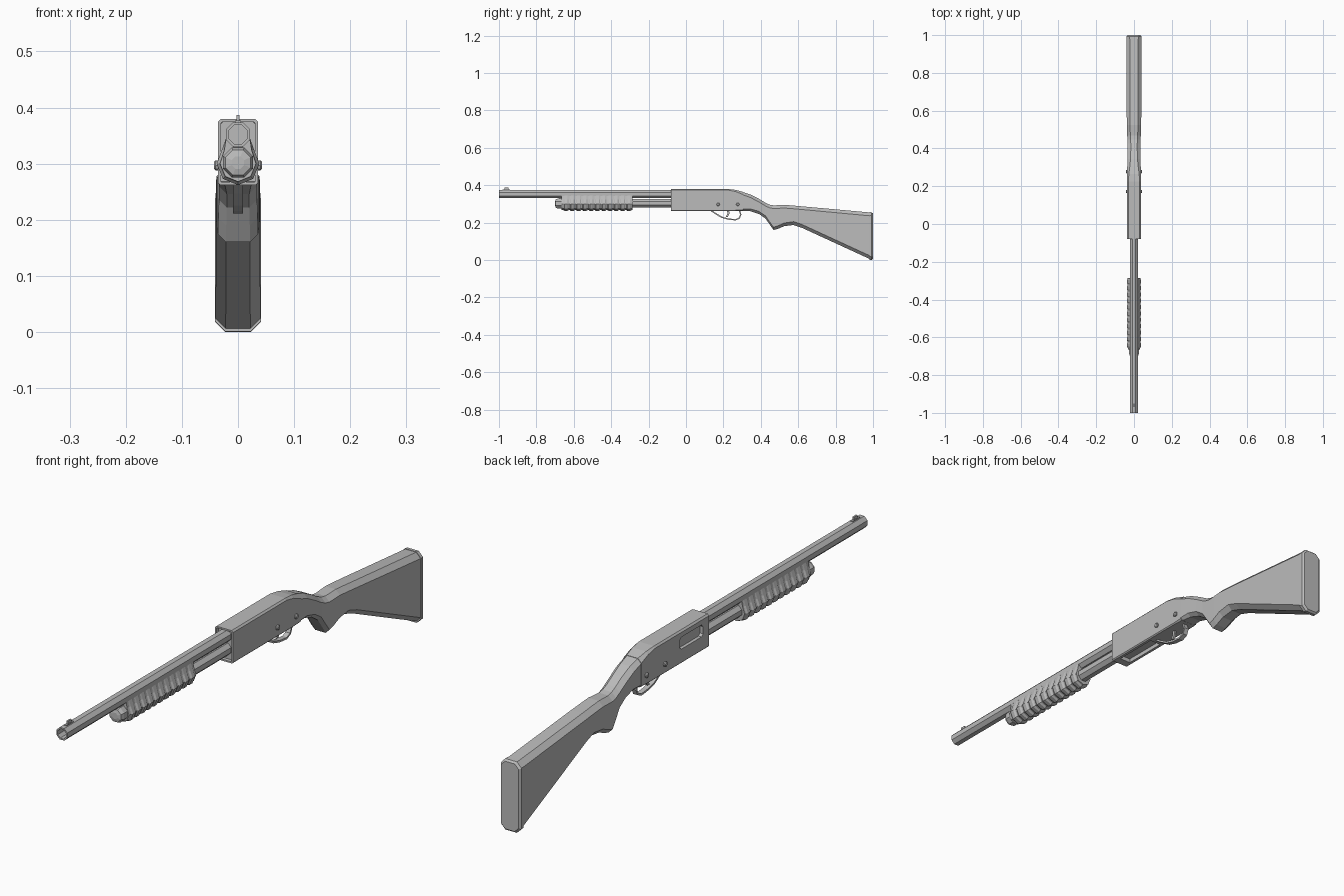
import bpy, bmesh, math
from mathutils import Vector

if "Cube" in bpy.data.objects:
    bpy.data.objects.remove(bpy.data.objects["Cube"])

grey = bpy.data.materials.new("plain_grey")
grey.diffuse_color = (0.5, 0.5, 0.5, 1)
grey.use_nodes = True
grey.node_tree.nodes["Principled BSDF"].inputs["Base Color"].default_value = grey.diffuse_color


def finish(name, bm):
    bmesh.ops.recalc_face_normals(bm, faces=bm.faces)
    me = bpy.data.meshes.new(name)
    bm.to_mesh(me)
    bm.free()
    me.materials.append(grey)
    ob = bpy.data.objects.new(name, me)
    bpy.context.collection.objects.link(ob)
    return ob


def loft(rings):
    """Closed solid through equal-sized rings of points."""
    bm = bmesh.new()
    vs = [[bm.verts.new(p) for p in r] for r in rings]
    n = len(vs[0])
    for a, b in zip(vs, vs[1:]):
        for i in range(n):
            bm.faces.new((a[i], a[(i + 1) % n], b[(i + 1) % n], b[i]))
    bm.faces.new(vs[0])
    bm.faces.new(vs[-1])
    bmesh.ops.recalc_face_normals(bm, faces=bm.faces)
    return bm


def octagon(y, r, zc, turn):
    return [(r * math.cos(turn + i * math.pi / 4), y,
             zc + r * math.sin(turn + i * math.pi / 4)) for i in range(8)]


def round_part(name, steps, zc, turn=math.pi / 8):
    return finish(name, loft([octagon(y, r, zc, turn) for y, r in steps]))


def chamfered(y, top, bot, w, ct, cb):
    """Rectangular section with cut corners, top cut ct and bottom cut cb."""
    half = [(w - cb, bot), (w, bot + cb), (w, top - ct), (w - ct, top)]
    return [(x, y, z) for x, z in half] + [(-x, y, z) for x, z in reversed(half)]


def box(name, x0, x1, y0, y1, z0, z1):
    return finish(name, loft([[(x0, y, z0), (x1, y, z0), (x1, y, z1), (x0, y, z1)]
                              for y in (y0, y1)]))


def cut(target, cutter):
    m = target.modifiers.new("cut", 'BOOLEAN')
    m.operation, m.solver, m.object = 'DIFFERENCE', 'EXACT', cutter
    cutter.hide_render = True
    cutter.hide_viewport = True


# Barrel with an open bore, and its front sight
round_part("barrel", [(-0.07, .0235), (-1, .0235), (-1, .018), (-.93, .018)], .352)
box("sight_base", -.005, .005, -.98, -.94, .37, .377)
box("front_sight", -.003, .003, -.97, -.95, .37, .387)

# Magazine tube, end cap and barrel support
round_part("magazine_tube", [(-.66, .024), (-.07, .024)], .304)
round_part("magazine_cap", [(-.64, .024), (-.65, .029), (-.685, .029),
                            (-.697, .024), (-.70, .012)], .302)
box("barrel_support", -.008, .008, -.68, -.62, .31, .34)

# Ribbed sliding grip: lower section alternates between ridge and groove
def grip_ring(y, s):
    half = [(.027 * s, -.027 * s), (.038 * s, 0), (.029 * s, .024), (.021, .046)]
    pts = [(0, -.038 * s)] + half + [(-x, z) for x, z in reversed(half)]
    return [(x, y, .30 + z) for x, z in pts]

rings = [grip_ring(-.665, .84)]
count = 11
pitch = .37 / count
for i in range(count):
    y = -.655 + i * pitch
    rings += [grip_ring(y, .88), grip_ring(y + .006, 1),
              grip_ring(y + pitch * .62, 1), grip_ring(y + pitch * .8, .88)]
finish("sliding_grip", loft(rings + [grip_ring(-.285, .88)]))

# Receiver with recessed front and sloping tail
bm = loft([chamfered(*s) for s in [
    (-.08, .380, .262, .036, .006, .004),
    (.225, .380, .262, .036, .006, .004),
    (.265, .375, .262, .036, .009, .004),
    (.305, .364, .262, .036, .014, .006)]])
front = min(bm.faces, key=lambda f: f.calc_center_median().y)
bmesh.ops.inset_individual(bm, faces=[front], thickness=.006)
bmesh.ops.inset_individual(bm, faces=[front], thickness=.0005, depth=-.012)
receiver = finish("receiver", bm)

# Ejection port on the left side, loading port underneath
port = [(-.045, .322), (-.037, .314), (.077, .314), (.088, .322),
        (.088, .348), (.077, .357), (-.037, .357), (-.045, .348)]
cut(receiver, finish("ejection_port_cutter",
                     loft([[(x, y, z) for y, z in port] for x in (-.06, -.024)])))
cut(receiver, box("loading_port_cutter", -.022, .022, -.05, .12, .24, .277))

# Stock: wrist, hooked grip and butt
stock = [(.295, .366, .263, .0355, .014, .008),
         (.345, .350, .261, .035, .016, .012),
         (.390, .327, .246, .034, .017, .014),
         (.425, .306, .222, .034, .017, .014),
         (.447, .296, .190, .035, .017, .014),
         (.468, .292, .160, .036, .017, .015),
         (.490, .293, .166, .037, .017, .016),
         (.525, .295, .181, .038, .017, .017),
         (.575, .291, .187, .0385, .017, .018),
         (.620, .287, .172, .039, .017, .018),
         (.985, .254, .004, .040, .018, .018)]
finish("stock", loft([chamfered(*s) for s in stock]))
finish("butt_plate", loft([chamfered(*s) for s in [
    (.980, .256, .001, .041, .018, .018),
    (.993, .255, .000, .041, .018, .018),
    (1.0, .249, .006, .035, .016, .016)]]))

# Trigger guard: flat strip swept along a path
path = [Vector(p) for p in [(.135, .264), (.155, .250), (.19, .229), (.225, .219),
                            (.265, .215), (.285, .224), (.293, .243), (.285, .266)]]
rings = []
for i, p in enumerate(path):
    t = (path[min(i + 1, len(path) - 1)] - path[max(i - 1, 0)]).normalized()
    n = Vector((-t.y, t.x)) * .0035
    a, b = p + n, p - n
    rings.append([(-.009, *a), (.009, *a), (.009, *b), (-.009, *b)])
finish("trigger_guard", loft(rings))

# Trigger
finish("trigger", loft([[(x, y, z) for x, y in
                         ((-.004, c - .006), (.004, c - .006), (.004, c + .005), (-.004, c + .005))]
                        for c, z in ((.225, .268), (.228, .248), (.219, .231))]))

# Cross pins through the receiver
for i, y in enumerate((.172, .277)):
    finish(f"cross_pin_{i + 1}", loft([
        [(x, y + r * math.cos(k * math.pi / 4), .297 + r * math.sin(k * math.pi / 4))
         for k in range(8)]
        for x, r in ((-.043, .006), (-.040, .009), (.040, .009), (.043, .006))]))
